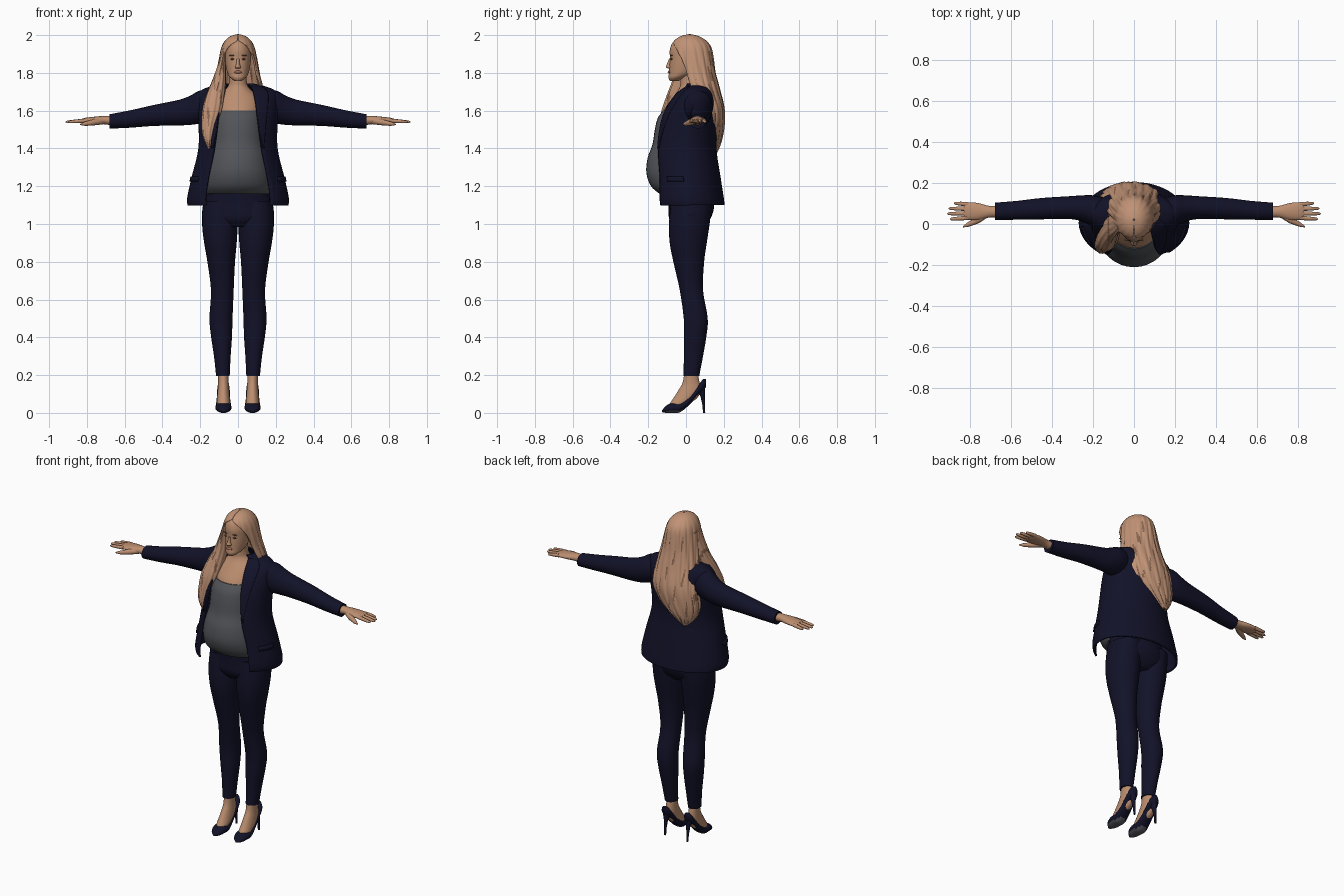
import bpy
import bmesh
from math import sin, cos, pi, radians
from mathutils import Vector

cube = bpy.data.objects.get("Cube")
if cube:
    bpy.data.objects.remove(cube, do_unlink=True)


def material(name, r, g, b):
    mat = bpy.data.materials.new(name)
    mat.use_nodes = True
    mat.diffuse_color = (r, g, b, 1)
    shader = mat.node_tree.nodes["Principled BSDF"]
    shader.inputs["Base Color"].default_value = (r, g, b, 1)
    shader.inputs["Roughness"].default_value = 0.8
    return mat


SKIN = material("skin", 0.5, 0.27, 0.16)
HAIR = material("blonde hair", 0.53, 0.29, 0.18)
STREAK = material("hair shadow", 0.25, 0.13, 0.08)
NAVY = material("navy cloth", 0.006, 0.006, 0.022)
SHIRT = material("grey shirt", 0.085, 0.09, 0.1)
LIPS = material("lips", 0.36, 0.14, 0.1)
EYES = material("eyes and brows", 0.13, 0.07, 0.045)
SOLE = material("shoe sole", 0.1, 0.1, 0.12)


def spline(rows, steps=4):
    """Smooth the rows of a loft with a Catmull-Rom curve."""
    out = []
    for i in range(len(rows) - 1):
        quad = [rows[max(i - 1, 0)], rows[i], rows[i + 1], rows[min(i + 2, len(rows) - 1)]]
        for k in range(steps):
            t = k / steps
            out.append([b + t / 2 * (c - a + t * (2 * a - 5 * b + 4 * c - d + t * (3 * (b - c) + d - a)))
                        for a, b, c, d in zip(*quad)])
    out.append(list(rows[-1]))
    return out


def ring(centre, u, v, start=0.0, end=2 * pi, count=32, wave=None):
    """Ellipse or arc; the angle is zero at the -v side."""
    whole = end - start > 2 * pi - 0.001
    pts = []
    for i in range(count):
        a = start + (end - start) * i / (count if whole else count - 1)
        k = wave(a, centre) if wave else 1
        pts.append(centre + (u * sin(a) - v * cos(a)) * k)
    return pts


def loft(name, rings, mats, closed=True, thickness=0, paint=None):
    bm = bmesh.new()
    loops = [[bm.verts.new(p) for p in r] for r in rings]
    n = len(loops[0])
    for low, high in zip(loops, loops[1:]):
        for i in range(n if closed else n - 1):
            j = (i + 1) % n
            bm.faces.new((low[i], low[j], high[j], high[i]))
    if closed:
        bm.faces.new(loops[0])
        bm.faces.new(loops[-1])
    bmesh.ops.recalc_face_normals(bm, faces=bm.faces)
    bm.normal_update()
    if paint:
        for f in bm.faces:
            f.material_index = paint(f)
    mesh = bpy.data.meshes.new(name)
    bm.to_mesh(mesh)
    bm.free()
    obj = bpy.data.objects.new(name, mesh)
    bpy.context.collection.objects.link(obj)
    for m in mats:
        mesh.materials.append(m)
    if thickness:
        solid = obj.modifiers.new("thickness", "SOLIDIFY")
        solid.thickness = thickness
        solid.offset = 0
    bpy.ops.object.select_all(action="DESELECT")
    obj.select_set(True)
    bpy.context.view_layer.objects.active = obj
    bpy.ops.object.shade_smooth_by_angle(angle=radians(50))
    return obj


def upright(name, rows, mat, side=1):
    """Rows: height, centre x, half width, front y, back y."""
    rings = [ring(Vector((side * cx, (f + b) / 2, z)), Vector((rx, 0, 0)), Vector((0, (b - f) / 2, 0)))
             for z, cx, rx, f, b in spline(rows)]
    return loft(name, rings, [mat])


def tube(name, points, radii, mat, flat=1.0):
    rings = []
    for i, p in enumerate(points):
        d = (points[min(i + 1, len(points) - 1)] - points[max(i - 1, 0)]).normalized()
        u = d.cross(Vector((0.1, 0.2, 1))).normalized()
        rings.append(ring(p, u * radii[i], d.cross(u) * radii[i] * flat, count=12))
    return loft(name, rings, [mat])


def blob(name, place, size, mat):
    rows = [(-cos(pi * i / 8), sin(pi * i / 8) + 0.001) for i in range(9)]
    rings = [ring(Vector(place) + Vector((0, 0, h * size[2])), Vector((size[0] * r, 0, 0)),
                  Vector((0, size[1] * r, 0)), count=14) for h, r in rows]
    return loft(name, rings, [mat])


# Torso, belly and neck
upright("grey_top", [(1.16, 0, .165, -.14, .12), (1.2, 0, .178, -.185, .12), (1.27, 0, .175, -.21, .12),
                     (1.35, 0, .16, -.203, .11), (1.42, 0, .145, -.178, .11), (1.5, 0, .14, -.165, .11),
                     (1.56, 0, .135, -.15, .11), (1.6, 0, .125, -.122, .11)], SHIRT)
upright("chest_and_neck", [(1.56, 0, .12, -.13, .1), (1.61, 0, .12, -.113, .1), (1.67, 0, .11, -.07, .1),
                           (1.72, 0, .06, -.035, .08), (1.76, 0, .046, -.03, .07), (1.84, 0, .046, -.03, .07)], SKIN)

# Head and face
upright("head", [(1.757, 0, .018, -.085, -.04), (1.775, 0, .042, -.093, 0), (1.8, 0, .056, -.09, .05),
                 (1.84, 0, .065, -.088, .08), (1.88, 0, .069, -.085, .09), (1.92, 0, .069, -.086, .1),
                 (1.96, 0, .058, -.07, .095), (1.985, 0, .03, -.03, .06)], SKIN)
upright("nose", [(1.822, 0, .01, -.094, -.07), (1.831, 0, .016, -.107, -.07), (1.845, 0, .01, -.102, -.07),
                 (1.875, 0, .007, -.09, -.07)], SKIN)
blob("lips", (0, -.088, 1.804), (.021, .009, .008), LIPS)
for side, label in ((1, "left"), (-1, "right")):
    blob(label + "_eye", (side * .029, -.076, 1.873), (.012, .006, .005), EYES)
    blob(label + "_brow", (side * .03, -.077, 1.892), (.017, .006, .003), EYES)

# Jacket: an open shell, parted at the front
JACKET = spline([(1.1, .262, -.175, .2, .69), (1.14, .264, -.18, .195, .7), (1.25, .24, -.178, .178, .7),
                 (1.4, .205, -.178, .157, .65), (1.55, .205, -.143, .165, .53), (1.64, .208, -.095, .165, .46),
                 (1.695, .2, -.045, .145, .42), (1.722, .15, -.01, .125, .5), (1.74, .075, -.005, .1, .75)], 5)


def jacket_panel(name, side=None, low=1, high=2, begin=0, width=None, lift=1.0, thickness=.01):
    rings = []
    for z, rx, f, b, gap in JACKET:
        if low <= z <= high:
            start, end = gap, 2 * pi - gap
            if side:
                start = side * (gap + begin)
                end = start + side * width(z)
            rings.append(ring(Vector((0, (f + b) / 2, z)), Vector((rx * lift, 0, 0)),
                              Vector((0, (b - f) / 2 * lift, 0)), start, end, 48 if not side else 8))
    return loft(name, rings, [NAVY], closed=False, thickness=thickness)


jacket_panel("jacket_body")
for side, label in ((1, "left"), (-1, "right")):
    jacket_panel(label + "_lapel", side, 1.4, 1.73, 0, lambda z: .05 + 1.3 * max(0, z - 1.4), 1.035)
    jacket_panel(label + "_pocket_flap", side, 1.22, 1.27, .3, lambda z: .5, 1.03)


def along_x(name, rows, mat, side):
    """Rows: x, centre y, centre z, half depth, half height."""
    rings = [ring(Vector((side * x, cy, cz)), Vector((0, ry, 0)), Vector((0, 0, rz)), count=24)
             for x, cy, cz, ry, rz in spline(rows)]
    return loft(name, rings, [mat])


for side, label in ((1, "left"), (-1, "right")):
    # Sleeve and hand
    along_x(label + "_sleeve", [(.13, .055, 1.63, .07, .075), (.2, .065, 1.62, .075, .087), (.25, .075, 1.603, .065, .078),
                                (.31, .08, 1.59, .056, .068), (.45, .075, 1.574, .052, .055),
                                (.57, .067, 1.556, .046, .046), (.68, .062, 1.543, .042, .038)], NAVY, side)
    along_x(label + "_hand", [(.66, .06, 1.546, .028, .025), (.71, .06, 1.55, .029, .022), (.76, .061, 1.549, .041, .019),
                              (.81, .063, 1.547, .043, .015), (.83, .063, 1.546, .036, .01)], SKIN, side)
    for k, finger in enumerate(("index", "middle", "ring", "little")):
        base = Vector((side * .81, .03 + k * .022, 1.547))
        tip = Vector((side * (.898, .912, .905, .88)[k], .024 + k * .026, 1.54))
        tube(f"{label}_{finger}_finger", [base, base.lerp(tip, .5), base.lerp(tip, .93), tip],
             [.011, .01, .007, .002], SKIN)
    thumb = [Vector((side * x, y, z)) for x, y, z in
             ((.72, .05, 1.545), (.765, .018, 1.538), (.81, -.003, 1.53), (.835, -.014, 1.527))]
    tube(label + "_thumb", thumb, [.018, .016, .011, .003], SKIN)

    # Trouser leg
    upright(label + "_trouser_leg", [(1.12, .095, .09, -.08, .14), (1, .096, .094, -.09, .125), (.9, .093, .086, -.086, .11),
                                     (.8, .089, .073, -.067, .096), (.65, .083, .06, -.033, .09), (.5, .09, .061, -.012, .115),
                                     (.4, .087, .055, -.011, .107), (.3, .083, .044, -.011, .09),
                                     (.195, .08, .036, -.014, .07)], NAVY, side)
    # Ankle and instep
    upright(label + "_foot", [(.22, .078, .028, -.008, .06), (.16, .077, .028, -.018, .072), (.12, .077, .031, -.04, .08),
                              (.08, .077, .034, -.065, .06), (.05, .077, .034, -.085, .02),
                              (.03, .077, .03, -.09, 0)], SKIN, side)
    # High-heeled shoe
    shoe = spline([(-.126, .004, .014, .008), (-.105, 0, .038, .031), (-.07, 0, .055, .042), (-.03, .004, .058, .042),
                   (.02, .045, .095, .036), (.06, .09, .14, .034), (.09, .118, .178, .028), (.105, .135, .178, .01)])
    rings = [ring(Vector((side * .077, y, (low + top) / 2)), Vector((w, 0, 0)), Vector((0, 0, (top - low) / 2)), count=24)
             for y, low, top, w in shoe]
    loft(label + "_shoe", rings, [NAVY, SOLE], paint=lambda f: int(f.normal.z < -.75))
    heel = [Vector((side * .077, y, z)) for y, z in ((.078, .135), (.088, .09), (.094, .04), (.096, 0))]
    tube(label + "_stiletto", heel, [.024, .012, .007, .006], NAVY)

upright("trouser_hips", [(1.2, 0, .165, -.1, .12), (1.1, 0, .185, -.092, .148), (1.03, 0, .186, -.09, .13),
                         (.985, 0, .12, -.06, .09)], NAVY)


# Long hair: a cap that runs into a sheet down the back
def streaks(face):
    c = face.calc_center_median()
    return int(c.z < 1.92 and sin(c.x * 190) + sin(c.z * 23 + c.x * 60) > 1.55)


def lock(a, c):
    return 1 + (.022 * sin(a * 17 + c.z * 9) + .012 * sin(a * 31 - c.z * 14)) * min(1, (2 - c.z) * 12)


sheet = spline([(2, 0, .02, .004, .004, .02), (1.99, 0, .02, .038, .045, .02), (1.968, 0, .022, .064, .08, .1),
                (1.935, 0, .027, .082, .1, .65), (1.88, 0, .033, .094, .106, 1), (1.8, 0, .047, .108, .104, 1.15),
                (1.72, 0, .066, .126, .105, 1.25), (1.6, -.01, .11, .142, .09, 1.4), (1.5, -.04, .11, .125, .086, 1.45),
                (1.43, -.075, .115, .075, .066, 1.5), (1.38, -.1, .14, .01, .02, 1.5)], 5)
loft("hair_back", [ring(Vector((cx, cy, z)), Vector((rx, 0, 0)), Vector((0, ry, 0)), gap, 2 * pi - gap, 90, lock)
                   for z, cx, cy, rx, ry, gap in sheet], [HAIR, STREAK], closed=False, thickness=.01, paint=streaks)

# Lock of hair falling forward over the right shoulder
front = spline([(1.93, -.072, .01, .012, .04), (1.85, -.084, 0, .02, .05), (1.76, -.1, -.01, .036, .06),
                (1.68, -.12, -.045, .048, .055), (1.6, -.137, -.083, .05, .045), (1.5, -.157, -.108, .034, .035),
                (1.44, -.157, -.118, .02, .025), (1.39, -.15, -.12, .004, .004)], 5)
loft("hair_front_lock", [ring(Vector((cx, cy, z)), Vector((rx, 0, 0)), Vector((0, ry, 0)), count=48,
                              wave=lambda a, c: 1 + .05 * sin(a * 11 + c.z * 12))
                         for z, cx, cy, rx, ry in front], [HAIR, STREAK], paint=streaks)
